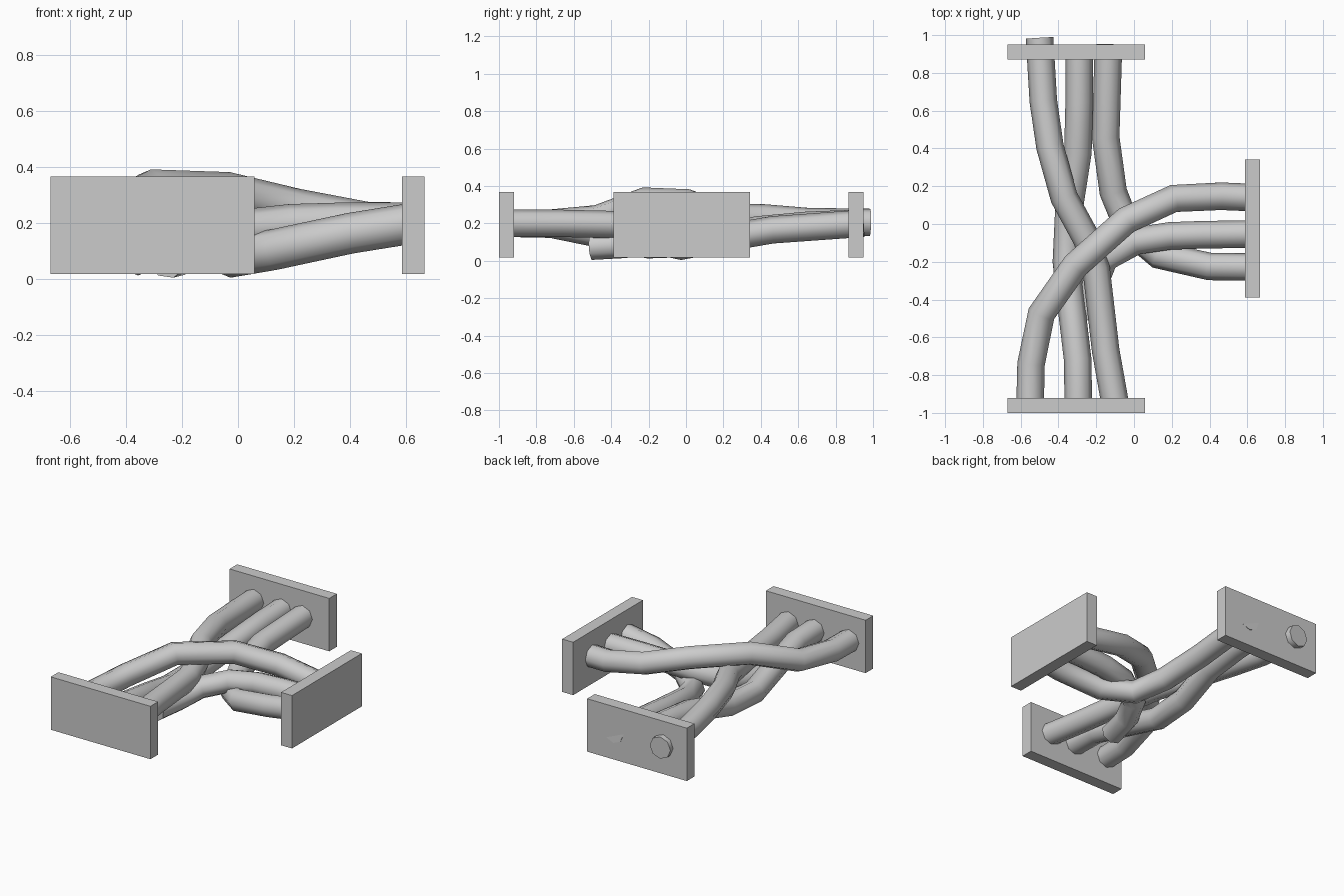
import bpy
import math


def plate(name, loc, size):
    bpy.ops.mesh.primitive_cube_add(size=1, location=loc)
    ob = bpy.context.object
    ob.name = name
    ob.scale = size
    bpy.ops.object.transform_apply(location=False, rotation=False, scale=True)


def pipe(name, points, radius=0.073):
    # octagonal tube swept along a straight-segment path
    cu = bpy.data.curves.new(name, 'CURVE')
    cu.dimensions = '3D'
    cu.bevel_depth = radius
    cu.bevel_resolution = 2
    cu.use_fill_caps = True
    sp = cu.splines.new('POLY')
    sp.points.add(len(points) - 1)
    for p, co in zip(sp.points, points):
        p.co = (*co, 1)
    ob = bpy.data.objects.new(name, cu)
    bpy.context.collection.objects.link(ob)
    bpy.ops.object.select_all(action='DESELECT')
    ob.select_set(True)
    bpy.context.view_layer.objects.active = ob
    bpy.ops.object.convert(target='MESH')
    bpy.ops.object.shade_smooth_by_angle(angle=math.radians(50))


# end plates
plate("front_plate", (-0.306, -0.96, 0.192), (0.73, 0.08, 0.35))
plate("back_plate", (-0.306, 0.91, 0.192), (0.73, 0.08, 0.35))
plate("right_plate", (0.627, -0.023, 0.192), (0.08, 0.73, 0.35))

# pipe arching over the others, front to right
pipe("upper_pipe", [(-0.55, -0.95, 0.2), (-0.545, -0.74, 0.2), (-0.49, -0.475, 0.225),
                    (-0.31, -0.22, 0.32), (-0.04, 0.02, 0.31), (0.21, 0.135, 0.25),
                    (0.46, 0.147, 0.203), (0.63, 0.14, 0.2)])
# diagonal pipe, front to back, poking through the back plate
pipe("diagonal_pipe", [(-0.1, -0.95, 0.2), (-0.15, -0.67, 0.2), (-0.2, -0.24, 0.19),
                       (-0.25, -0.08, 0.205), (-0.37, 0.14, 0.235), (-0.445, 0.41, 0.23),
                       (-0.48, 0.65, 0.21), (-0.5, 0.985, 0.205)])
# middle pipe, front to back, dipping low
pipe("middle_pipe", [(-0.295, -0.95, 0.2), (-0.298, -0.72, 0.195), (-0.33, -0.45, 0.14),
                     (-0.358, -0.2, 0.085), (-0.345, 0.07, 0.095), (-0.297, 0.38, 0.165),
                     (-0.29, 0.65, 0.19), (-0.29, 0.93, 0.2)])
# low pipe, back to right
pipe("lower_pipe", [(-0.135, 0.948, 0.2), (-0.15, 0.46, 0.165), (-0.11, 0.17, 0.115),
                    (-0.03, -0.03, 0.077), (0.13, -0.165, 0.105), (0.4, -0.225, 0.163),
                    (0.63, -0.228, 0.2)])
# branch pipe from the right plate with a free end
pipe("branch_pipe", [(0.63, -0.053, 0.2), (0.36, -0.057, 0.2), (0.19, -0.063, 0.195),
                     (0.01, -0.09, 0.175), (-0.15, -0.18, 0.125), (-0.21, -0.32, 0.085),
                     (-0.25, -0.505, 0.075)])
